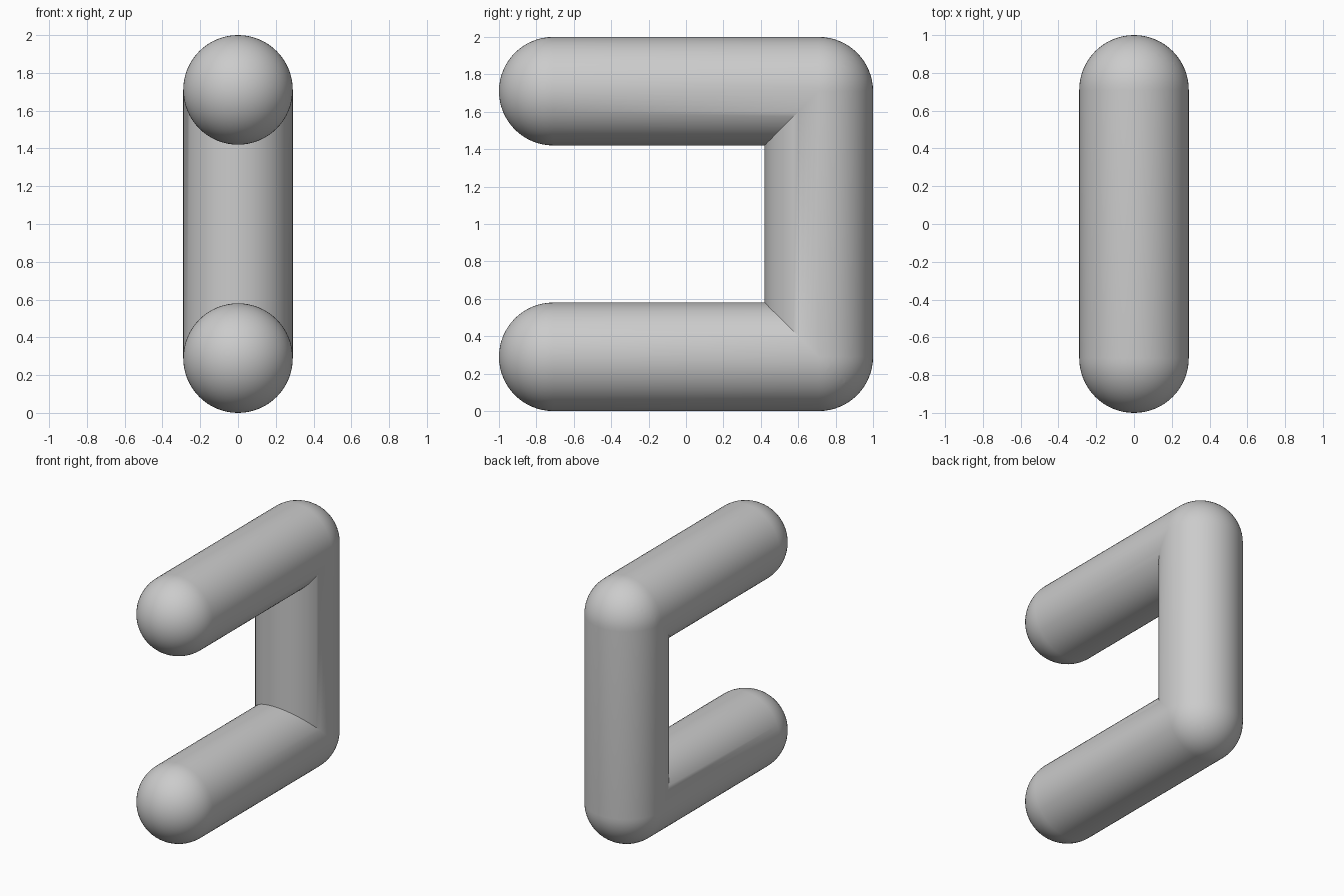
import bpy, bmesh
from math import sin, cos, pi, radians
from mathutils import Vector

cube = bpy.data.objects.get("Cube")
if cube:
    bpy.data.objects.remove(cube, do_unlink=True)

R = 0.29            # tube radius
H = 1 - R           # half length of each tube's straight run
SEGMENTS, RINGS = 64, 16
X, Y, Z = Vector((1, 0, 0)), Vector((0, 1, 0)), Vector((0, 0, 1))


def add_capsule(bm, centre, axis, mitres):
    """Lathe a round-ended tube, then trim it at mitre planes (point, outward normal)."""
    part = bmesh.new()
    angles = [pi / 2 * i / RINGS for i in range(RINGS + 1)]
    profile = [(R * sin(a), -H - R * cos(a)) for a in angles]
    profile += [(r, -h) for r, h in reversed(profile)]
    verts = [part.verts.new(centre + X * r + axis * h) for r, h in profile]
    edges = [part.edges.new(pair) for pair in zip(verts, verts[1:])]
    bmesh.ops.spin(part, geom=verts + edges, cent=centre, axis=axis,
                   angle=2 * pi, steps=SEGMENTS, use_duplicate=False)
    bmesh.ops.remove_doubles(part, verts=part.verts, dist=0.0005)
    for point, normal in mitres:
        geom = part.verts[:] + part.edges[:] + part.faces[:]
        bmesh.ops.bisect_plane(part, geom=geom, plane_co=point, plane_no=normal,
                               dist=0.00001, clear_outer=True)
    mesh = bpy.data.meshes.new("part")
    part.to_mesh(mesh)
    part.free()
    bm.from_mesh(mesh)
    bpy.data.meshes.remove(mesh)


bm = bmesh.new()
post_mitres = []

# Lower and upper arms, mitred where they meet the post
for side in (-1, 1):
    centre = Z * (1 + side * H)
    corner = centre + Y * H
    normal = (Y - Z * side).normalized()
    add_capsule(bm, centre, Y, [(corner, normal)])
    post_mitres.append((corner, -normal))

# Back post between the two bends
add_capsule(bm, Y * H + Z, Z, post_mitres)

# Weld the three tubes into one closed skin
bmesh.ops.remove_doubles(bm, verts=bm.verts, dist=0.0005)
bmesh.ops.recalc_face_normals(bm, faces=bm.faces)
mesh = bpy.data.meshes.new("bent_tube")
bm.to_mesh(mesh)
bm.free()

# Plain grey finish
grey = bpy.data.materials.new("grey")
grey.use_nodes = True
colour = (0.6, 0.6, 0.6, 1)
grey.diffuse_color = colour
grey.node_tree.nodes["Principled BSDF"].inputs["Base Color"].default_value = colour
mesh.materials.append(grey)

tube = bpy.data.objects.new("bent_tube", mesh)
bpy.context.collection.objects.link(tube)
bpy.ops.object.select_all(action="DESELECT")
tube.select_set(True)
bpy.context.view_layer.objects.active = tube
bpy.ops.object.shade_smooth_by_angle(angle=radians(30))
